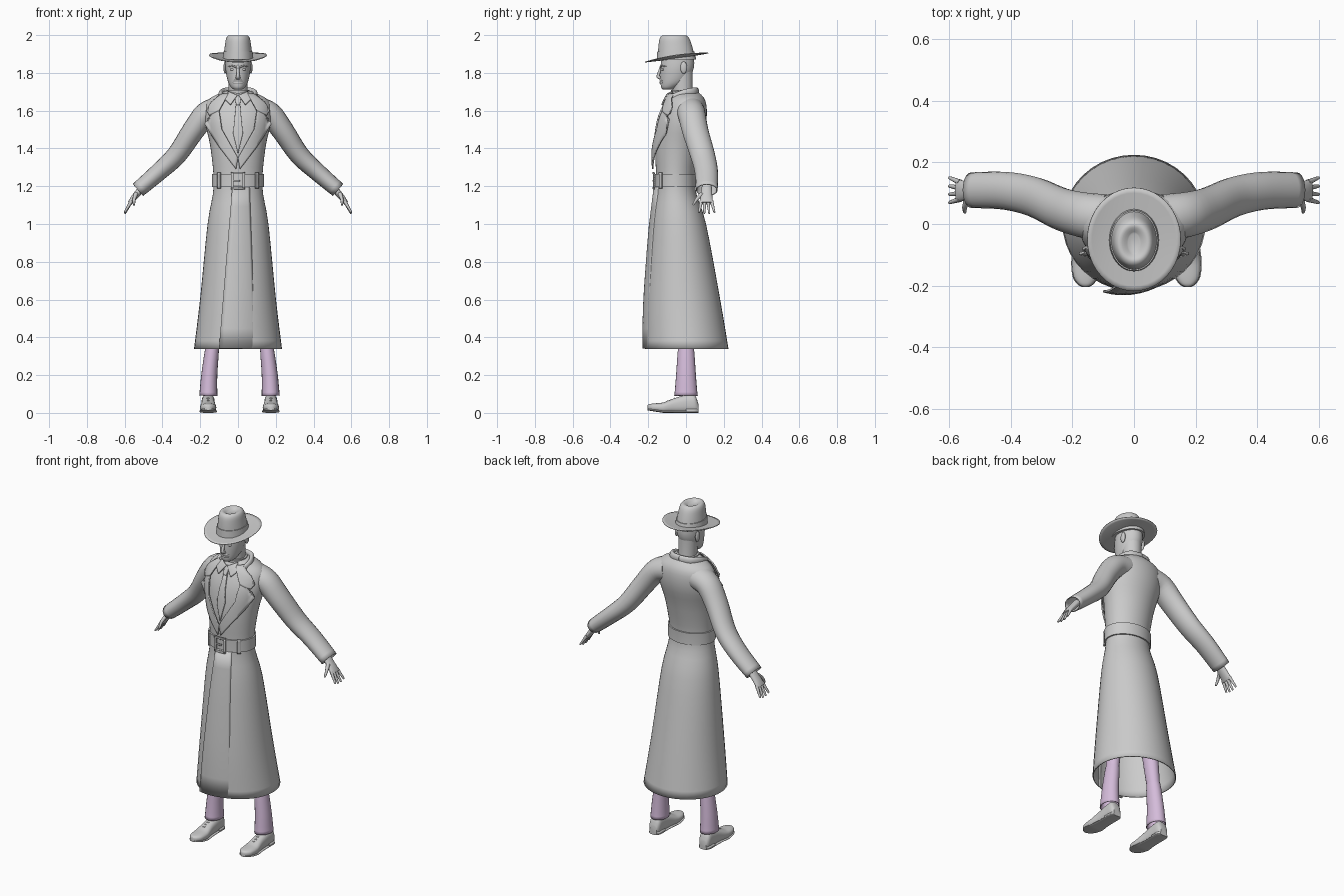
import bpy, bmesh, math
from mathutils import Vector

if "Cube" in bpy.data.objects:
    bpy.data.objects.remove(bpy.data.objects["Cube"], do_unlink=True)


def material(name, red, green, blue):
    mat = bpy.data.materials.new(name)
    mat.use_nodes = True
    mat.diffuse_color = (red, green, blue, 1)
    mat.node_tree.nodes["Principled BSDF"].inputs["Base Color"].default_value = mat.diffuse_color
    return mat


GREY = material("cloth grey", .6, .6, .6)
LILAC = material("trouser lilac", .66, .5, .7)


def finish(name, bm, mat=GREY, thickness=None):
    bmesh.ops.recalc_face_normals(bm, faces=bm.faces)
    mesh = bpy.data.meshes.new(name)
    bm.to_mesh(mesh)
    bm.free()
    mesh.materials.append(mat)
    mesh.shade_smooth()
    mesh.set_sharp_from_angle(angle=math.radians(40))
    ob = bpy.data.objects.new(name, mesh)
    bpy.context.collection.objects.link(ob)
    if thickness:
        solid = ob.modifiers.new("thickness", "SOLIDIFY")
        solid.thickness, solid.offset = thickness, 0


def lerp(start, end, t):
    return start + (end - start) * t


def dense(rows, steps=4):
    """Smooth curve through every row."""
    out = []
    last = len(rows) - 1
    for i in range(last):
        before, here, there, after = (Vector(rows[max(0, min(last, i + k))]) for k in (-1, 0, 1, 2))
        leave, arrive = (there - before) / 2, (after - here) / 2
        for s in range(steps):
            t = s / steps
            ease = t * t * (3 - 2 * t)
            out.append(here.lerp(there, ease) + leave * t * (1 - t) ** 2 - arrive * t * t * (1 - t))
    return out + [Vector(rows[last])]


def section(rows, z):
    """Half width, front and back at a height."""
    for low, high in zip(rows, rows[1:]):
        if z <= high[0] or high is rows[-1]:
            t = max(0, min(1, (z - low[0]) / (high[0] - low[0])))
            return [lerp(a, b, t) for a, b in zip(low, high)][1:]


def ring(center, u, v, power=2, sides=40):
    points = []
    for i in range(sides):
        angle = math.tau * i / sides
        c, s = (math.copysign(abs(w) ** (2 / power), w) for w in (math.cos(angle), math.sin(angle)))
        points.append(center + u * c + v * s)
    return points


def skin(name, rings, mat=GREY, bottom=True, top=True, thickness=None):
    bm = bmesh.new()
    loops = [[bm.verts.new(p) for p in points] for points in rings]
    for lower, upper in zip(loops, loops[1:]):
        for i in range(len(lower)):
            bm.faces.new((lower[i - 1], lower[i], upper[i], upper[i - 1]))
    if bottom:
        bm.faces.new(loops[0])
    if top:
        bm.faces.new(loops[-1])
    finish(name, bm, mat, thickness)


def stack(name, rows, **options):
    """Rows of height, half width, front and back."""
    skin(name, [ring(Vector((0, (front + back) / 2, z)), Vector((half, 0, 0)),
                     Vector((0, (back - front) / 2, 0))) for z, half, front, back in rows], **options)


def wrap(name, rows, low, high, gap):
    """Band that follows a stack at a constant gap."""
    band = []
    for z in (low, lerp(low, high, .5), high):
        half, front, back = section(rows, z)
        band.append((z, half + gap, front - gap, back + gap))
    stack(name, band)


def tube(name, path, size, depth=None, hint=(0, 1, 0), sides=20, **options):
    """Swept oval; size and depth run from start to end, depth along the hint."""
    points = dense(path)
    last = len(points) - 1
    rings = []
    for i, point in enumerate(points):
        along = (points[min(i + 1, last)] - points[max(i - 1, 0)]).normalized()
        v = Vector(hint)
        v = (v - along * v.dot(along)).normalized()
        rings.append(ring(point, along.cross(v) * lerp(*size, i / last), v * lerp(*(depth or size), i / last),
                          sides=sides))
    skin(name, rings, **options)


def ball(name, place, size):
    bm = bmesh.new()
    bmesh.ops.create_uvsphere(bm, u_segments=16, v_segments=10, radius=1)
    bmesh.ops.scale(bm, vec=size, verts=bm.verts)
    bmesh.ops.translate(bm, vec=place, verts=bm.verts)
    finish(name, bm)


# Coat: flared skirt, waist, chest and shoulders
COAT = dense([(.338, .23, -.215, .222), (.6, .198, -.21, .178), (1, .158, -.18, .103), (1.2, .126, -.155, .045),
              (1.4, .142, -.16, .07), (1.55, .172, -.142, .105), (1.65, .16, -.1, .1), (1.7, .07, -.07, .06)])
stack("coat", COAT, bottom=False, thickness=.006)


def front_y(x, z):
    half, front, back = section(COAT, z)
    across = min(.9, abs(x) / half)
    return (front + back) / 2 - (back - front) / 2 * math.sqrt(1 - across ** 2)


def drape(name, outline, lift, side=1, fade=0):
    """Flat outline in x and z laid over the front of the coat."""
    bm = bmesh.new()
    bm.faces.new([bm.verts.new((x * side, 0, z)) for x, z in outline])
    bmesh.ops.triangulate(bm, faces=bm.faces)
    bmesh.ops.subdivide_edges(bm, edges=bm.edges, cuts=7, use_grid_fill=True)
    for v in bm.verts:
        v.co.y = front_y(v.co.x, v.co.z) - lift + fade * v.co.x
    finish(name, bm, thickness=.008)


def strap(name, x, z, wide, tall):
    drape(name, [(x - wide, z - tall), (x + wide, z - tall), (x + wide, z + tall), (x - wide, z + tall)], .018)


drape("coat_overlap", [(-.03, 1.2), (.06, 1.2), (.09, .34), (-.1, .34)], .01, fade=.15)
drape("tie", [(-.01, 1.64), (.01, 1.64), (.026, 1.48), (0, 1.37), (-.026, 1.48)], .008)
drape("tie_knot", [(-.018, 1.68), (.018, 1.68), (.01, 1.63), (-.01, 1.63)], .014)

# Belt and buckle
BELT_Z = 1.23
wrap("belt", COAT, 1.195, 1.266, .011)
strap("buckle_prong", -.01, BELT_Z, .02, .004)

# Neck and head
NECK = [(1.64, .05, -.065, .045), (1.7, .05, -.07, .034), (1.84, .054, -.08, .036)]
stack("neck", NECK)
wrap("shirt_collar_band", NECK, 1.65, 1.71, .01)
stack("head", dense([(1.712, .022, -.122, -.07), (1.725, .038, -.132, -.04), (1.76, .055, -.135, .01),
                     (1.83, .067, -.135, .042), (1.91, .064, -.125, .04)]))
tube("nose", [(0, -.13, 1.84), (0, -.143, 1.8), (0, -.147, 1.78), (0, -.135, 1.774)], (.006, .01), (.006, .013),
     hint=(1, 0, 0))
for part, z in (("upper_lip", 1.758), ("lower_lip", 1.748)):
    tube(part, [(-.025, -.122, z), (0, -.135, z), (.025, -.122, z)], (.005, .005), hint=(0, 0, 1), sides=10)

# Hat: pinched crown, band and curled brim
CROWN = dense([(1.87, .078, -.15, .05), (1.94, .07, -.146, .033), (1.985, .062, -.138, .016),
               (1.999, .045, -.118, -.005), (1.985, .018, -.095, -.03)])
stack("hat_crown", CROWN)
wrap("hat_band", CROWN, 1.87, 1.912, .004)


def brim_ring(reach):
    points = ring(Vector((0, -.05, 0)), Vector((.152 * reach, 0, 0)), Vector((0, .168 * reach, 0)))
    for p in points:
        p.z = 1.883 + .142 * p.y + .6 * p.x ** 2 * reach + .005 * reach
    return points


skin("hat_brim", [brim_ring(i / 10) for i in range(4, 11)], bottom=False, top=False, thickness=.004)

# Shoe profile: rows of y, height and half width
SHOE = dense([(.065, .05, .022), (.045, .095, .034), (0, .095, .035), (-.06, .078, .036),
              (-.12, .055, .043), (-.17, .042, .039), (-.195, .034, .024), (-.204, .026, .01)])


def shoe_part(name, x, rows, height, grow):
    """Height is a fixed value, or None to follow the shoe profile."""
    rings = []
    for y, top, half in rows:
        tall = (height or top) / 2
        toe_lift = max(0, -.12 - y) * .16
        rings.append(ring(Vector((x, y, tall + toe_lift)), Vector((half + grow, 0, 0)), Vector((0, 0, tall)), 2.5))
    skin(name, rings)


for side, label in ((1, "left"), (-1, "right")):
    def limb(part, path, *sizes, **options):
        tube(f"{label}_{part}", [(x * side, y, z) for x, y, z in path], *sizes, **options)

    # Lapel, collars and belt fittings
    drape(f"{label}_lapel", [(.05, 1.69), (.1, 1.6), (.085, 1.5), (0, 1.35), (.01, 1.29), (.1, 1.41),
                             (.178, 1.53), (.15, 1.565)], .02, side)
    drape(f"{label}_collar_leaf", [(.05, 1.69), (.1, 1.6), (.15, 1.575), (.168, 1.6), (.14, 1.645), (.085, 1.69)],
          .022, side)
    drape(f"{label}_shirt_collar_wing", [(.004, 1.68), (.05, 1.7), (.07, 1.66), (.04, 1.63)], .02, side)
    limb("coat_collar", [(.088, -.065, 1.67), (.09, -.01, 1.69), (.06, .042, 1.7), (0, .056, 1.7)],
         (.012, .014), (.02, .024), hint=(0, 0, 1))
    strap(f"{label}_buckle_upright", .03 * side, BELT_Z, .006, .04)
    strap(f"{label}_belt_loop", .1 * side, BELT_Z, .007, .042)
    strap("buckle_top" if side > 0 else "buckle_bottom", 0, BELT_Z + .04 * side, .036, .006)

    # Sleeve
    limb("sleeve", [(.1, .02, 1.605), (.17, .03, 1.58), (.24, .05, 1.49), (.325, .088, 1.365), (.42, .108, 1.275),
                    (.53, .11, 1.18)], (.068, .039), (.075, .055), top=False, thickness=.005)

    # Hand with fanned fingers
    limb("palm", [(.5, .11, 1.2), (.55, .108, 1.14), (.572, .108, 1.11)], (.02, .012), (.026, .038))
    for i in range(4):
        fan = i - 1.5
        limb(f"finger_{i}", [(.565, .108 + .018 * fan, 1.12), (.6, .11 + .027 * fan, 1.05 + .008 * abs(fan))],
             (.01, .005), sides=10)
    limb("thumb", [(.54, .085, 1.16), (.55, .056, 1.13), (.55, .038, 1.1)], (.012, .005), sides=10)

    # Face sides
    ball(f"{label}_ear", (.068 * side, -.012, 1.828), (.009, .018, .032))
    ball(f"{label}_eye", (.028 * side, -.122, 1.818), (.014, .008, .007))
    limb("eyebrow", [(.01, -.134, 1.83), (.03, -.127, 1.837), (.05, -.105, 1.833)], (.005, .003),
         hint=(0, 0, 1), sides=10)

    # Trouser leg; the stance is a little off centre
    shift = .008 * side
    limb("thigh", [(.09 + shift, -.02, .9), (.145 + shift, 0, .34)], (.055, .034), (.06, .04), mat=LILAC)
    limb("trouser_leg", [(.145 + shift, 0, .34), (.16 + shift, 0, .2), (.165 + shift, 0, .09)],
         (.034, .046), (.04, .06), mat=LILAC, top=False, thickness=.005)

    # Shoe, sole, heel and laces
    ankle = (.166 + shift) * side
    shoe_part(f"{label}_shoe", ankle, SHOE, None, 0)
    shoe_part(f"{label}_sole", ankle, SHOE, .012, .003)
    shoe_part(f"{label}_heel", ankle, [row for row in SHOE if row[0] >= 0], .024, .002)
    for i in range(3):
        y, z = -.06 - .018 * i, .077 - .007 * i
        limb(f"lace_{i}", [(.146 + shift, y, z - .01), (.166 + shift, y, z), (.186 + shift, y, z - .01)],
             (.004, .004), sides=8)
